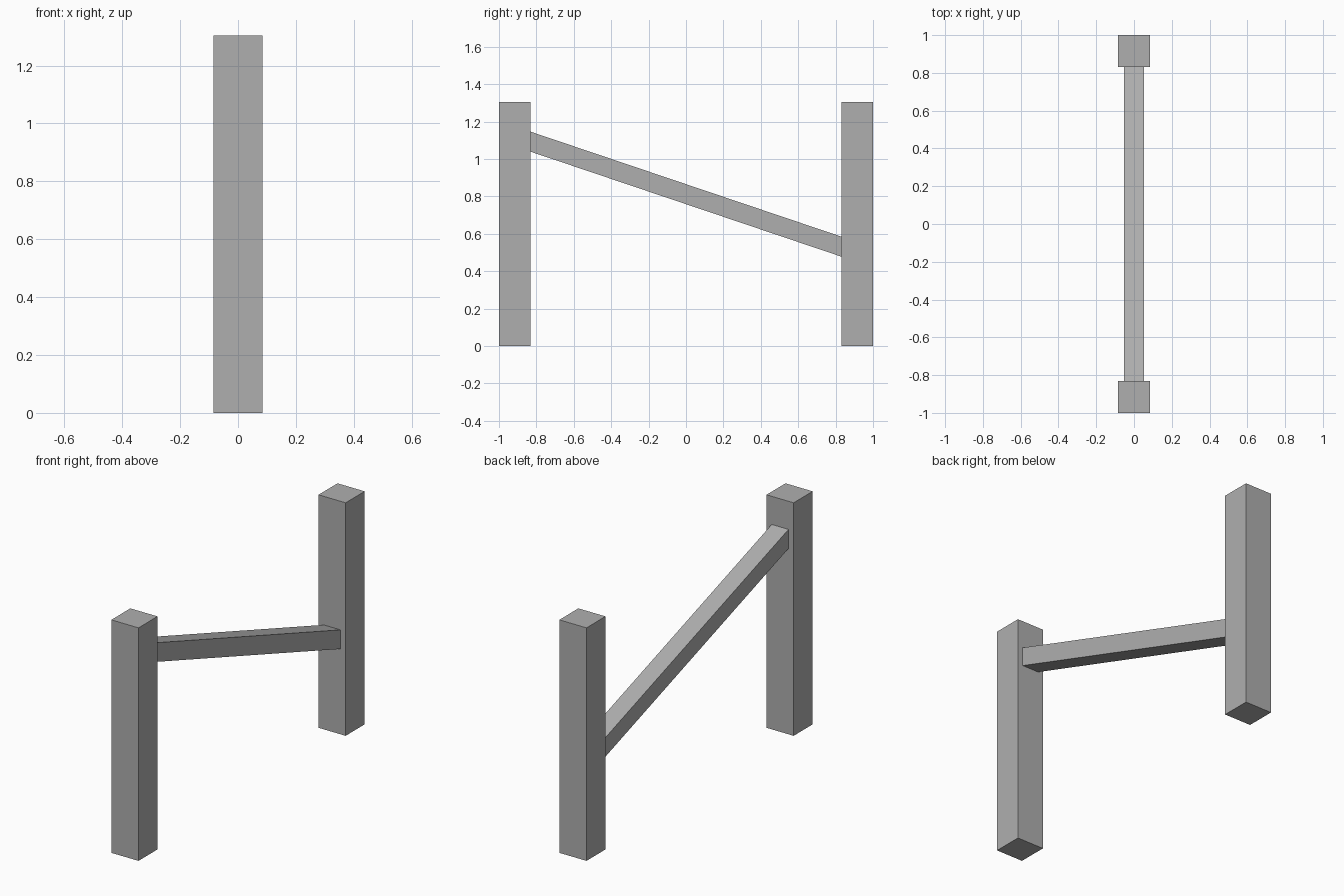
import bpy, bmesh
from mathutils import Vector

if "Cube" in bpy.data.objects:
    bpy.data.objects.remove(bpy.data.objects["Cube"])

POST = 0.168         # post side
HEIGHT = 1.304       # post height
RAIL_W, RAIL_H = 0.104, 0.107
INNER = 1 - POST     # y of the post faces that the rail meets

grey = bpy.data.materials.new("dark_grey")
grey.diffuse_color = (0.43, 0.43, 0.43, 1)
grey.use_nodes = True
grey.node_tree.nodes["Principled BSDF"].inputs["Base Color"].default_value = grey.diffuse_color


def box(name, size, center, slope=0.0):
    """Box whose z is sheared along y, so its ends stay vertical."""
    bm = bmesh.new()
    bmesh.ops.create_cube(bm, size=1)
    for v in bm.verts:
        v.co = Vector(a * b for a, b in zip(v.co, size))
        v.co.z += slope * v.co.y
    mesh = bpy.data.meshes.new(name)
    bm.to_mesh(mesh)
    bm.free()
    mesh.materials.append(grey)
    obj = bpy.data.objects.new(name, mesh)
    obj.location = center
    bpy.context.collection.objects.link(obj)
    return obj


# Two upright posts
for name, side in (("front_post", -1), ("back_post", 1)):
    box(name, (POST, POST, HEIGHT), (0, side * (1 - POST / 2), HEIGHT / 2))

# Sloping rail, high at the front post and low at the back post
z_front, z_back = 1.093, 0.531
box("sloping_rail", (RAIL_W, 2 * INNER, RAIL_H), (0, 0, (z_front + z_back) / 2),
    slope=(z_back - z_front) / (2 * INNER))
